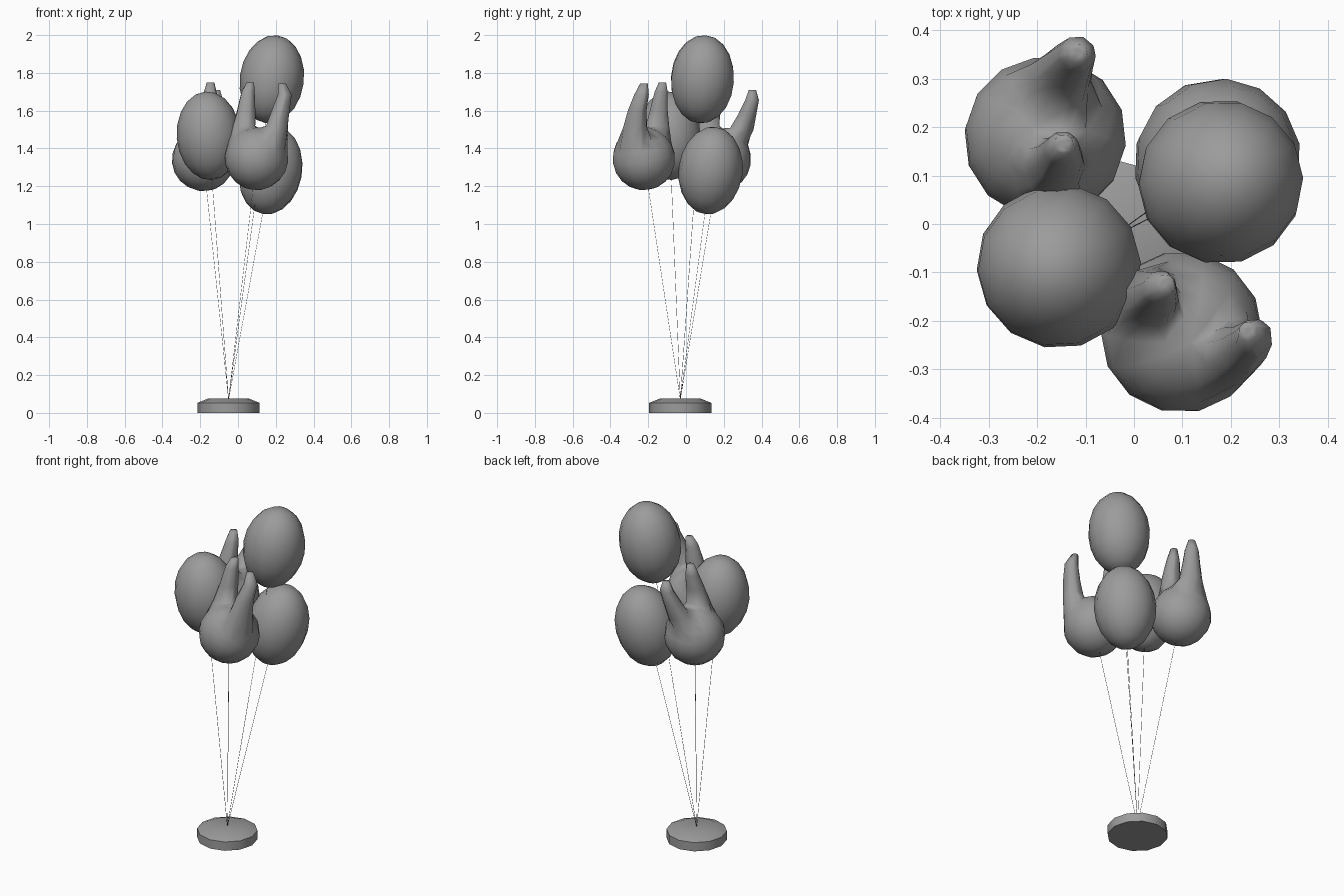
import bpy, bmesh, math
from mathutils import Vector, Matrix

if "Cube" in bpy.data.objects:
    bpy.data.objects.remove(bpy.data.objects["Cube"])

ANCHOR = Vector((-0.05, -0.03, 0.07))
grey = bpy.data.materials.new("dark_grey")
grey.diffuse_color = (0.33, 0.33, 0.33, 1)
grey.use_nodes = True
grey.node_tree.nodes["Principled BSDF"].inputs["Base Color"].default_value = grey.diffuse_color


def finish(bm, name, angle=None):
    bmesh.ops.recalc_face_normals(bm, faces=bm.faces[:])
    mesh = bpy.data.meshes.new(name)
    bm.to_mesh(mesh)
    bm.free()
    mesh.materials.append(grey)
    ob = bpy.data.objects.new(name, mesh)
    bpy.context.collection.objects.link(ob)
    if angle:
        bpy.context.view_layer.objects.active = ob
        ob.select_set(True)
        bpy.ops.object.shade_smooth_by_angle(angle=math.radians(angle))
        ob.select_set(False)
    return ob


def ellipsoid(center, radius, half_height):
    # balloon body, its axis pointing along its string
    bm = bmesh.new()
    axis = (Vector(center) - ANCHOR).normalized()
    turn = axis.to_track_quat('Z', 'Y').to_matrix().to_4x4()
    scale = Matrix.Diagonal((radius, radius, half_height, 1))
    bmesh.ops.create_uvsphere(bm, u_segments=14, v_segments=10, radius=1,
                              matrix=Matrix.Translation(center) @ turn @ scale)
    return bm


def string(center, half_height, name):
    # thin string from the weight to the underside of a balloon
    c = Vector(center)
    d = c - ANCHOR
    length = d.length - half_height + 0.01
    d.normalize()
    bm = bmesh.new()
    bmesh.ops.create_cone(bm, cap_ends=True, segments=4, radius1=0.001, radius2=0.001, depth=length,
                          matrix=Matrix.Translation(ANCHOR + d * length / 2) @ d.to_track_quat('Z', 'Y').to_matrix().to_4x4())
    finish(bm, name, 100)


def pull_ear(bm, base, rings):
    # extrude a patch of the body through a row of shrinking rings
    base = Vector(base)
    faces = [f for f in bm.faces if (f.calc_center_median() - base).length < 0.085]
    for x, y, z, r in rings:
        new = bmesh.ops.extrude_face_region(bm, geom=faces)['geom']
        old = [f for f in faces if f.is_valid]
        if old:
            bmesh.ops.delete(bm, geom=old, context='FACES')
        faces = [g for g in new if isinstance(g, bmesh.types.BMFace)]
        patch = set(faces)
        verts = {v for f in faces for v in f.verts}
        mid = sum((v.co for v in verts), Vector()) / len(verts)
        offs = {v: Vector((v.co.x - mid.x, v.co.y - mid.y, 0)) for v in verts}
        big = max(o.length for o in offs.values())
        for v, o in offs.items():
            rim = any(f not in patch for f in v.link_faces)
            o = o.normalized() * r if rim else o / big * r
            v.co = Vector((x, y, z)) + o
    # soften the root of the ear
    root = [v for v in bm.verts if (v.co - base).length < 0.1]
    bmesh.ops.smooth_vert(bm, verts=root, factor=0.4, use_axis_x=True, use_axis_y=True, use_axis_z=True)


# weight
bm = bmesh.new()
n = 12
loops = []
for r, z in ((0.165, 0), (0.165, 0.053), (0.11, 0.075)):
    loops.append([bm.verts.new((ANCHOR.x + r * math.cos(2 * math.pi * i / n),
                                ANCHOR.y + r * math.sin(2 * math.pi * i / n), z)) for i in range(n)])
for a, b in zip(loops, loops[1:]):
    for i in range(n):
        bm.faces.new((a[i], a[(i + 1) % n], b[(i + 1) % n], b[i]))
bm.faces.new(loops[0])
bm.faces.new(loops[-1])
finish(bm, "weight", 35)

# oval balloons
ovals = {"top": (0.179, 0.087, 1.766), "right": (0.172, 0.13, 1.283), "left": (-0.155, -0.087, 1.467)}
for name, c in ovals.items():
    finish(ellipsoid(c, 0.17, 0.235), name + "_balloon", 80)
    string(c, 0.235, name + "_string")

# round balloons with two ears
eared = {
    "front_eared": ((0.098, -0.223, 1.347), (
        ((0.025, -0.17, 1.49), ((0.027, -0.15, 1.51, 0.066), (0.043, -0.145, 1.6, 0.05),
                                (0.053, -0.132, 1.7, 0.036), (0.065, -0.125, 1.75, 0.02))),
        ((0.195, -0.28, 1.46), ((0.207, -0.27, 1.51, 0.066), (0.226, -0.258, 1.6, 0.05),
                                (0.248, -0.235, 1.685, 0.039), (0.235, -0.222, 1.745, 0.02))))),
    "back_eared": ((-0.183, 0.178, 1.342), (
        ((-0.165, 0.265, 1.47), ((-0.155, 0.297, 1.5, 0.064), (-0.135, 0.325, 1.58, 0.05),
                                 (-0.117, 0.35, 1.655, 0.038), (-0.115, 0.352, 1.71, 0.02))),
        ((-0.17, 0.11, 1.48), ((-0.165, 0.117, 1.51, 0.064), (-0.155, 0.132, 1.6, 0.05),
                               (-0.148, 0.155, 1.69, 0.036), (-0.145, 0.165, 1.75, 0.02))))),
}
for name, (c, ears) in eared.items():
    bm = ellipsoid(c, 0.168, 0.168)
    for base, rings in ears:
        pull_ear(bm, base, rings)
    finish(bm, name + "_balloon", 175)
    string(c, 0.168, name + "_string")
